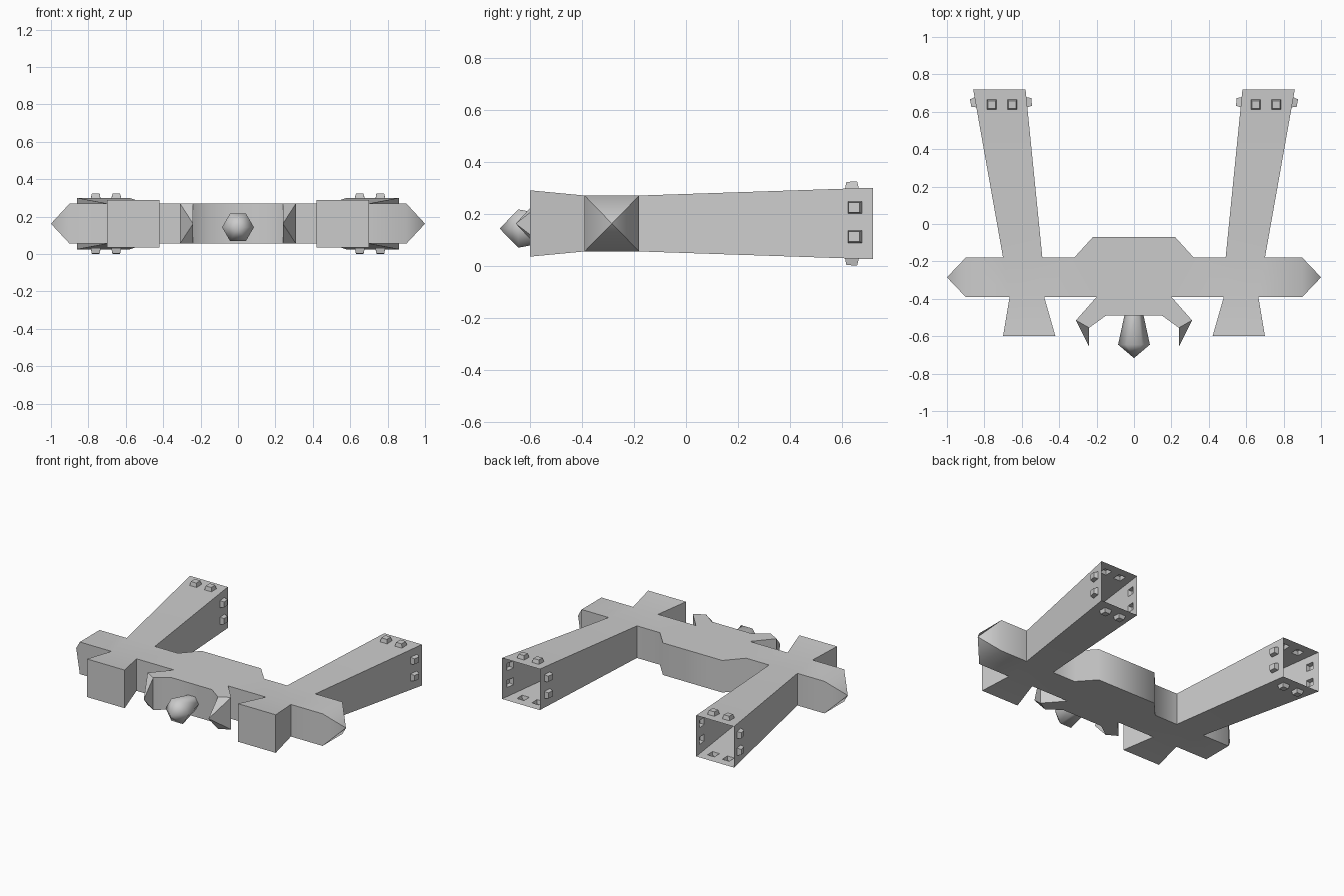
import bpy, bmesh, math
from mathutils import Vector

cube = bpy.data.objects.get("Cube")
if cube:
    bpy.data.objects.remove(cube, do_unlink=True)

grey = bpy.data.materials.new("plain_grey")
grey.use_nodes = True
grey.diffuse_color = (0.6, 0.6, 0.6, 1)
grey.node_tree.nodes["Principled BSDF"].inputs["Base Color"].default_value = (0.6, 0.6, 0.6, 1)

LOW, HIGH, MID = 0.055, 0.27, 0.162


def finish(bm, name, angle):
    mesh = bpy.data.meshes.new(name)
    bm.to_mesh(mesh)
    bm.free()
    mesh.materials.append(grey)
    mesh.shade_smooth()
    mesh.set_sharp_from_angle(angle=math.radians(angle))
    obj = bpy.data.objects.new(name, mesh)
    bpy.context.collection.objects.link(obj)
    return obj


def nearest_face(bm, x, y):
    point = Vector((x, y, MID))
    return min(bm.faces, key=lambda f: (f.calc_center_median() - point).length)


def extend(bm, face, inner, outer, low=LOW, high=HIGH):
    """Extrude a wall face to a new upright rectangle."""
    new = bmesh.ops.extrude_discrete_faces(bm, faces=[face])["faces"][0]
    middle = new.calc_center_median()
    for v in new.verts:
        x, y = outer if v.co.x > middle.x else inner
        v.co = (x, y, high if v.co.z > middle.z else low)
    return new


def spike(bm, face, tip):
    bmesh.ops.poke(bm, faces=[face])["verts"][0].co = tip


def cut(bm, faces, axis, values):
    """Slice faces across one axis and return all the pieces."""
    normal = Vector([float(i == axis) for i in range(3)])
    for value in values:
        geom = set(faces)
        for f in faces:
            geom.update(f.edges)
            geom.update(f.verts)
        result = bmesh.ops.bisect_plane(bm, geom=list(geom), dist=1e-5,
                                        plane_co=normal * value, plane_no=normal)
        faces = [g for g in result["geom"] if isinstance(g, bmesh.types.BMFace)]
    return faces


def between(faces, axis, low, high):
    return [f for f in faces if low < f.calc_center_median()[axis] < high]


# Half of the crossbar, as a prism over its footprint
bm = bmesh.new()
outline = [(0, -0.49), (0.15, -0.49), (0.2, -0.39), (0.48, -0.39), (0.665, -0.39),
           (0.9, -0.39), (0.9, -0.18), (0.7, -0.18), (0.49, -0.18), (0.32, -0.18),
           (0.22, -0.07), (0, -0.07)]
bottom = [bm.verts.new((x, y, LOW)) for x, y in outline]
top = [bm.verts.new((x, y, HIGH)) for x, y in outline]
for i in range(len(outline) - 1):
    bm.faces.new((bottom[i], bottom[i + 1], top[i + 1], top[i]))
for ring in (top, bottom[::-1]):
    order = ring if ring is top else ring[::-1]
    for part in (order[:5] + order[7:], order[4:8]):
        bm.faces.new(part if ring is top else part[::-1])

# Pointed end, front block and claw
spike(bm, nearest_face(bm, 0.9, -0.285), (1, -0.285, MID))
extend(bm, nearest_face(bm, 0.572, -0.39), (0.42, -0.6), (0.7, -0.6), 0.035, 0.29)
claw = extend(bm, nearest_face(bm, 0.175, -0.44), (0.24, -0.555), (0.31, -0.515))
spike(bm, claw, (0.24, -0.655, MID))

# Hollow rear arm, open at its end
end = extend(bm, nearest_face(bm, 0.595, -0.18), (0.58, 0.72), (0.86, 0.72), 0.025, 0.3)
walls = [f for e in end.edges for f in e.link_faces if f != end]
bmesh.ops.delete(bm, geom=[end], context="FACES_ONLY")

# Two hollow studs on each arm wall
for wall in walls:
    wall.normal_update()
    level = abs(wall.normal.z) > 0.5
    y0, y1 = (0.612, 0.665) if level else (0.624, 0.677)
    axis = 0 if level else 2
    pairs = [(0.625, 0.677), (0.735, 0.787)] if level else [(0.088, 0.136), (0.2, 0.248)]
    strip = between(cut(bm, [wall], 1, (y0, y1)), 1, y0, y1)
    pieces = cut(bm, strip, axis, [v for pair in pairs for v in pair])
    studs = [f for pair in pairs for f in between(pieces, axis, *pair)]
    for face in bmesh.ops.extrude_discrete_faces(bm, faces=studs)["faces"]:
        face.normal_update()
        centre, normal = face.calc_center_median(), face.normal.copy()
        for v in face.verts:
            v.co = centre + (v.co - centre) * 0.78 + normal * 0.026

frame = finish(bm, "crossbar_with_arms", 48)
mirror = frame.modifiers.new("mirror", "MIRROR")
mirror.use_axis[0] = True

# Faceted front gem
bm = bmesh.new()
rings = []
for y, radius in ((-0.47, 0.047), (-0.645, 0.085)):
    rings.append([bm.verts.new((radius * math.cos(k * math.pi / 3), y,
                                0.143 + radius * math.sin(k * math.pi / 3)))
                  for k in range(6)])
tip = bm.verts.new((0, -0.717, 0.143))
for k in range(6):
    n = (k + 1) % 6
    bm.faces.new((rings[0][k], rings[0][n], rings[1][n], rings[1][k]))
    bm.faces.new((rings[1][k], rings[1][n], tip))
bm.faces.new(rings[0])
bmesh.ops.recalc_face_normals(bm, faces=bm.faces[:])
finish(bm, "front_gem", 75)
